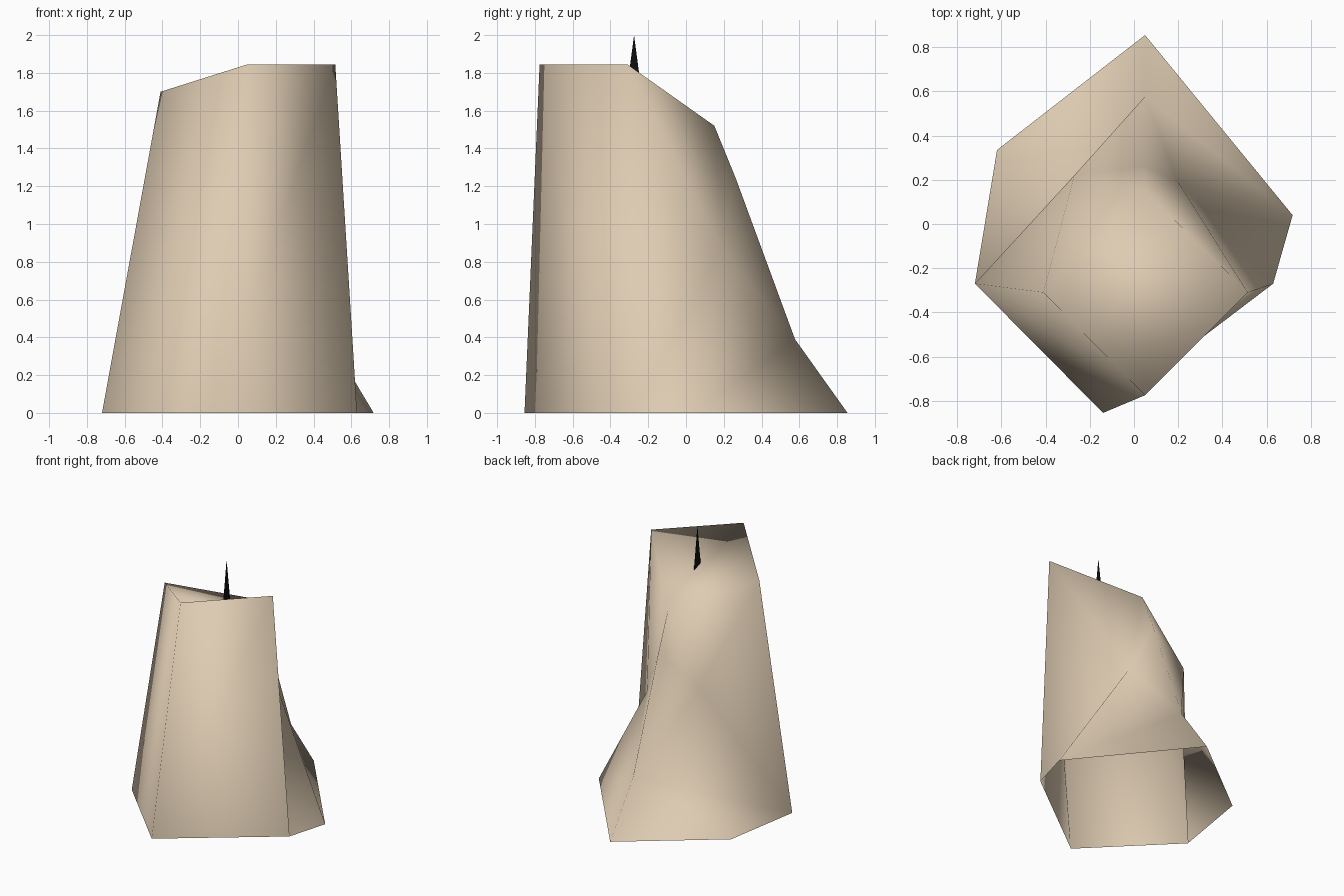
import bpy

if "Cube" in bpy.data.objects:
    bpy.data.objects.remove(bpy.data.objects["Cube"])


def material(name, rgb):
    m = bpy.data.materials.new(name)
    m.diffuse_color = (*rgb, 1)
    m.use_nodes = True
    m.node_tree.nodes["Principled BSDF"].inputs["Base Color"].default_value = m.diffuse_color
    return m


def build(name, points, faces, mat, smooth):
    """Make one mesh object from named corner points and faces spelt with those names."""
    keys = list(points)
    mesh = bpy.data.meshes.new(name)
    mesh.from_pydata([points[k] for k in keys], [],
                     [[keys.index(k) for k in f.split()] for f in faces])
    mesh.materials.append(mat)
    for p in mesh.polygons:
        p.use_smooth = smooth
    mesh.update()
    ob = bpy.data.objects.new(name, mesh)
    bpy.context.collection.objects.link(ob)
    return ob


tan = material("warm tan", (0.73, 0.60, 0.445))
black = material("black", (0.004, 0.005, 0.005))

# Body: slanted square cap, hexagonal open foot, back ridge with a hollow on each side
body = {
    # cap corners
    "top_front": (0.05, -0.775, 1.845),
    "top_right": (0.515, -0.31, 1.845),
    "top_back": (0.05, 0.15, 1.52),
    "top_left": (-0.41, -0.31, 1.70),
    # back ridge and side hollows
    "ridge_upper": (0.05, 0.263, 1.243),
    "ridge": (0.05, 0.577, 0.39),
    "hollow_right": (0.20, 0.19, 0.87),
    "hollow_left": (-0.27, 0.22, 1.03),
    # foot outline
    "foot_front": (-0.14, -0.855, 0),
    "foot_right": (0.63, -0.27, 0),
    "foot_back_right": (0.718, 0.04, 0),
    "foot_back": (0.05, 0.855, 0),
    "foot_back_left": (-0.62, 0.335, 0),
    "foot_left": (-0.72, -0.27, 0),
}
body_faces = [
    # cap
    "top_front top_right top_back",
    "top_front top_back top_left",
    # front walls
    "foot_front foot_right top_right top_front",
    "foot_left foot_front top_front top_left",
    # right side
    "top_right hollow_right top_back",
    "foot_right hollow_right top_right",
    "foot_right foot_back_right hollow_right",
    "foot_back_right ridge hollow_right",
    "foot_back_right foot_back ridge",
    "hollow_right ridge_upper top_back",
    "hollow_right ridge ridge_upper",
    # left side: steep wall above, low flange below
    "top_back hollow_left top_left",
    "top_left hollow_left foot_left",
    "hollow_left ridge foot_left",
    "foot_left ridge foot_back_left",
    "ridge foot_back foot_back_left",
    "top_back ridge_upper hollow_left",
    "ridge_upper ridge hollow_left",
]
build("body", body, body_faces, tan, True)

# Spike: flat upright blade standing on the cap
spike = {
    "tip": (0.095, -0.275, 2.0),
    "front": (0.095, -0.32, 1.66),
    "back": (0.095, -0.23, 1.66),
}
build("spike", spike, ["front back tip"], black, False)
